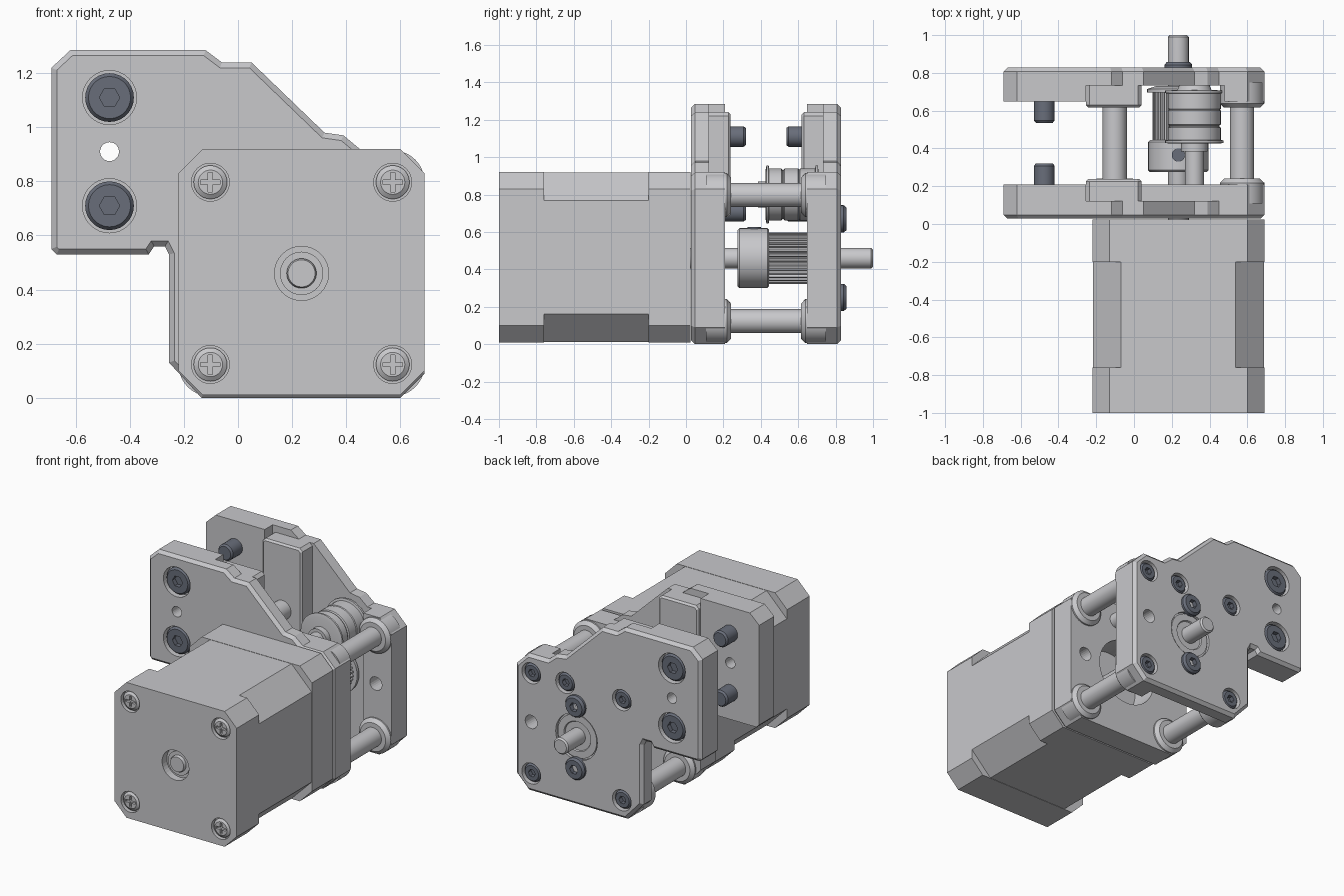
import bpy, bmesh
from math import sin, cos, pi, radians

cube = bpy.data.objects.get("Cube")
if cube:
    bpy.data.objects.remove(cube, do_unlink=True)


def material(name, rgb):
    m = bpy.data.materials.new(name)
    m.use_nodes = True
    col = (*rgb, 1)
    m.diffuse_color = col
    m.node_tree.nodes["Principled BSDF"].inputs["Base Color"].default_value = col
    return m


GREY = material("light_grey_metal", (0.58, 0.58, 0.60))
DARK = material("dark_steel", (0.14, 0.155, 0.195))


def finish(name, bm, mat):
    bmesh.ops.recalc_face_normals(bm, faces=bm.faces[:])
    me = bpy.data.meshes.new(name)
    bm.to_mesh(me)
    bm.free()
    me.materials.append(mat)
    ob = bpy.data.objects.new(name, me)
    bpy.context.collection.objects.link(ob)
    return ob


def activate(ob):
    bpy.ops.object.select_all(action='DESELECT')
    ob.select_set(True)
    bpy.context.view_layer.objects.active = ob


def prism(name, pts, y0, y1, mat=GREY, chamfer_y=None, chamfer=0.02):
    """Extrude an x-z outline along y, optionally chamfering one rim."""
    bm = bmesh.new()
    a = [bm.verts.new((x, y0, z)) for x, z in pts]
    b = [bm.verts.new((x, y1, z)) for x, z in pts]
    bm.faces.new(a)
    bm.faces.new(b[::-1])
    n = len(pts)
    for i in range(n):
        j = (i + 1) % n
        bm.faces.new((a[i], b[i], b[j], a[j]))
    bmesh.ops.recalc_face_normals(bm, faces=bm.faces[:])
    if chamfer_y is not None:
        rim = [e for e in bm.edges if all(abs(v.co.y - chamfer_y) < 1e-5 for v in e.verts)]
        bmesh.ops.bevel(bm, geom=rim, offset=chamfer, segments=1, affect='EDGES')
    return finish(name, bm, mat)


def lathe(name, x, z, profile, mat=GREY, n=40):
    """Turn (radius, y) points about a y-axis through x, z; caps both ends."""
    bm = bmesh.new()
    rings = [[bm.verts.new((x + r * cos(2 * pi * i / n), y, z + r * sin(2 * pi * i / n)))
              for i in range(n)] for r, y in profile]
    for p, q in zip(rings, rings[1:]):
        for i in range(n):
            j = (i + 1) % n
            bm.faces.new((p[i], p[j], q[j], q[i]))
    bm.faces.new(rings[0])
    bm.faces.new(rings[-1][::-1])
    ob = finish(name, bm, mat)
    activate(ob)
    bpy.ops.object.shade_smooth_by_angle(angle=radians(30))
    return ob


def ngon(x, z, r, n=32):
    return [(x + r * cos(2 * pi * i / n), z + r * sin(2 * pi * i / n)) for i in range(n)]


def cut(ob, pts, y0, y1):
    tool = prism("cutter", pts, y0, y1, ob.data.materials[0])
    tool.hide_render = True
    mod = ob.modifiers.new("cut", 'BOOLEAN')
    mod.operation, mod.solver, mod.object = 'DIFFERENCE', 'EXACT', tool
    activate(ob)
    bpy.ops.object.modifier_apply(modifier=mod.name)
    bpy.data.objects.remove(tool, do_unlink=True)


def octagon(x, z, h, c):
    k = h - c
    return [(x + a, z + b) for a, b in
            ((-k, -h), (k, -h), (h, -k), (h, k), (k, h), (-k, h), (-h, k), (-h, -k))]


def socket_screw(name, x, z, r, face, side):
    """Round head with hex socket; side is the y direction it faces."""
    inner = face - side * 0.06
    lathe_pts = [(r, inner), (r, face - side * 0.015), (r - 0.012, face)]
    ob = lathe(name, x, z, lathe_pts, DARK, 28)
    ends = sorted((face - side * 0.03, face + side * 0.02))
    cut(ob, ngon(x, z, r * 0.42, 6), *ends)


CX, CZ = 0.235, 0.46
CORNERS = [(CX + sx * 0.337, CZ + sz * 0.337) for sx in (-1, 1) for sz in (-1, 1)]
CLAMP = [(-0.475, 1.11), (-0.475, 0.71)]

# Motor: two end caps and a core with wider corner chamfers
front_cap = prism("motor_front_cap", octagon(CX, CZ + 0.005, 0.455, 0.09), -1, -0.76)
prism("motor_core", octagon(CX, CZ + 0.005, 0.453, 0.15), -0.765, -0.195)
prism("motor_rear_cap", octagon(CX, CZ + 0.005, 0.455, 0.09), -0.2, 0.025)
cut(front_cap, ngon(CX, CZ, 0.1), -1.1, -0.95)
for i, (x, z) in enumerate(CORNERS):
    cut(front_cap, ngon(x, z, 0.07), -1.1, -0.97)
    screw = lathe(f"motor_screw_{i}", x, z, [(0.062, -0.96), (0.062, -0.985), (0.045, -0.997)], n=28)
    a, b = 0.008, 0.036
    cross = [(-a, -b), (a, -b), (a, -a), (b, -a), (b, a), (a, a),
             (a, b), (-a, b), (-a, a), (-b, a), (-b, -a), (-a, -a)]
    cut(screw, [(x + u, z + v) for u, v in cross], -1.05, -0.98)
lathe("motor_front_bearing", CX, CZ, [(0.08, -0.94), (0.08, -0.965)])
lathe("motor_shaft", CX, CZ, [(0.05, -0.985), (0.055, -0.975), (0.055, 0.99), (0.045, 1.0)])

# Shared plate outline, with a relief notch in the inside corner
TOP = [(0.69, 0.83), (0.60, 0.92), (0.45, 0.92), (0.39, 0.97), (0.32, 0.98), (0.05, 1.24),
       (-0.06, 1.24), (-0.12, 1.285), (-0.62, 1.285), (-0.69, 1.22), (-0.69, 0.55), (-0.67, 0.53)]
NOTCH = [(-0.33, 0.53), (-0.31, 0.56), (-0.27, 0.56), (-0.255, 0.53)]
BASE = [(-0.255, 0.13), (-0.135, 0), (0.60, 0), (0.69, 0.09)]
OUTLINE = TOP + NOTCH + BASE
WING = [(-0.255, 1.285)] + TOP[8:] + NOTCH
FRONT_LOWER = [(0.69, 0.83), (0.60, 0.92), (-0.255, 0.92)] + BASE
RIGHT_STRIP = [(0.69, 0.83), (0.60, 0.92), (0.48, 0.92), (0.48, 0), (0.60, 0), (0.69, 0.09)]
BLOCK = [(-0.255, 0.68), (0.04, 0.68), (0.04, 1.22), (0.02, 1.24), (-0.235, 1.24), (-0.255, 1.22)]


def plate(label, outer, side):
    """Plate whose outer face is at outer; side = -1 faces front, 1 faces back."""
    def at(d):
        return outer - side * d

    skin = prism(label + "_plate", OUTLINE, at(0), at(0.095), chamfer_y=at(0))
    wing = prism(label + "_wing_pad", WING, at(0.09), at(0.18))
    pad = prism(label + "_inner_pad", FRONT_LOWER if side < 0 else RIGHT_STRIP, at(0.09), at(0.18))
    prism(label + "_inner_block", BLOCK, at(0.09), at(0.21), chamfer_y=at(0.21), chamfer=0.012)

    # Raised seats around the spacers
    for i, (x, z) in enumerate(CORNERS):
        if i != 1:
            lathe(f"{label}_spacer_seat_{i}", x, z,
                  [(0.118, at(0.08)), (0.118, at(0.19)), (0.095, at(0.212))])

    # Through holes
    for ob in (skin, wing):
        cut(ob, ngon(-0.475, 0.91, 0.035, 24), at(-0.1), at(0.3))
    for ob in (skin, pad):
        cut(ob, ngon(0.572, 0.47, 0.045, 24), at(-0.1), at(0.3))
        if side < 0:
            cut(ob, ngon(CX, CZ, 0.22, 48), at(-0.1), at(0.3))

    # Clamp screws: counterbored heads outside, threaded ends inside
    for i, (x, z) in enumerate(CLAMP):
        cut(skin, ngon(x, z, 0.1), at(-0.1), at(0.05))
        socket_screw(f"{label}_clamp_head_{i}", x, z, 0.09, at(0.006), side)
        lathe(f"{label}_clamp_end_{i}", x, z,
              [(0.055, at(0.17)), (0.055, at(0.28)), (0.045, at(0.292))], DARK, 28)
    return skin


plate("front", 0.028, -1)
rear = plate("rear", 0.828, 1)

# Rear plate hardware
for i, (x, z) in enumerate(CORNERS + [(0.32, 0.80)]):
    cut(rear, ngon(x, z, 0.07), 0.78, 0.9)
    socket_screw(f"rear_flush_screw_{i}", x, z, 0.062, 0.822, 1)
for i, dz in enumerate((-0.21, 0.21)):
    socket_screw(f"bearing_screw_{i}", CX, CZ + dz, 0.073, 0.858, 1)
cut(rear, ngon(CX, CZ, 0.155, 40), 0.81, 0.9)
lathe("rear_bearing", CX, CZ, [(0.145, 0.78), (0.145, 0.82), (0.10, 0.82), (0.095, 0.812)])

# Spacers between the plates
for i, (x, z) in enumerate(CORNERS):
    lathe(f"spacer_{i}", x, z, [(0.064, 0.2), (0.064, 0.65)])

# Drive pulley: hub with set screw, toothed drum and end flange
lathe("drive_hub", CX, CZ, [(0.15, 0.275), (0.16, 0.285), (0.16, 0.435), (0.15, 0.445)])
TEETH = 32
tooth = []
for i in range(TEETH):
    for r, f in ((0.122, 0.0), (0.122, 0.3), (0.138, 0.45), (0.138, 0.85)):
        t = 2 * pi * (i + f) / TEETH
        tooth.append((CX + r * cos(t), CZ + r * sin(t)))
prism("drive_teeth", tooth, 0.44, 0.70)
lathe("drive_flange", CX, CZ, [(0.165, 0.695), (0.165, 0.715), (0.12, 0.73)])
bm = bmesh.new()
bmesh.ops.create_cone(bm, cap_ends=True, segments=20, radius1=0.035, radius2=0.035, depth=0.02)
bmesh.ops.translate(bm, verts=bm.verts[:], vec=(CX, 0.365, CZ + 0.157))
finish("hub_set_screw", bm, DARK)

# Idler: stacked rollers with flanges on a fixed axle
lathe("idler_pulley", 0.32, 0.80, [
    (0.13, 0.425), (0.155, 0.43), (0.155, 0.442), (0.14, 0.445), (0.14, 0.51), (0.132, 0.515),
    (0.132, 0.522), (0.14, 0.527), (0.14, 0.60), (0.134, 0.605), (0.14, 0.61), (0.14, 0.69),
    (0.155, 0.693), (0.155, 0.706), (0.09, 0.71), (0.08, 0.735)])
lathe("idler_axle", 0.32, 0.80, [(0.05, 0.12), (0.05, 0.76)])
lathe("idler_washer", 0.32, 0.80, [(0.07, 0.385), (0.07, 0.427)])
